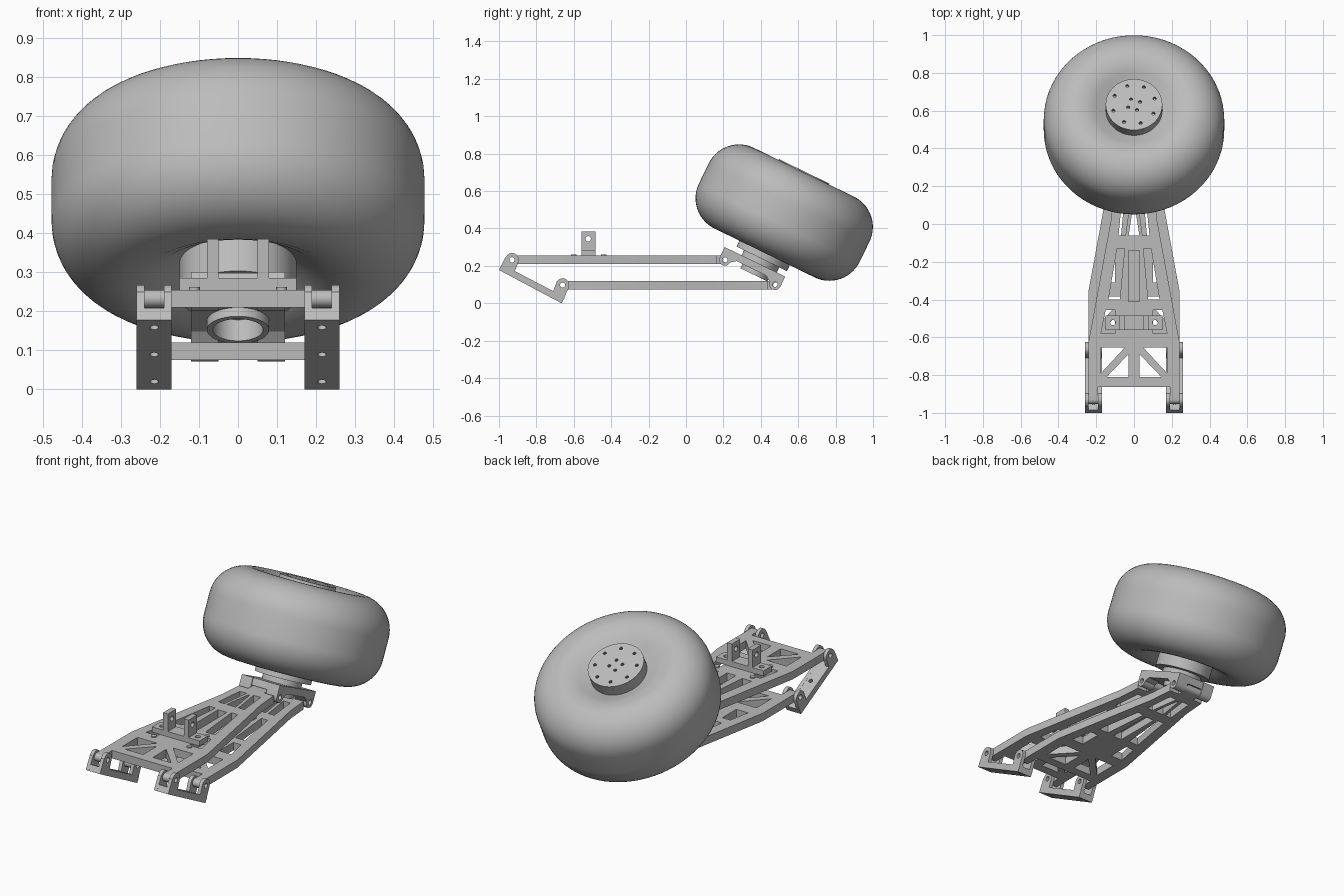
import bpy, bmesh
from math import sin, cos, pi, radians
from mathutils import Matrix, Vector

if "Cube" in bpy.data.objects:
    bpy.data.objects.remove(bpy.data.objects["Cube"])

grey = bpy.data.materials.new("plain grey")
grey.use_nodes = True
grey.diffuse_color = (0.5, 0.5, 0.5, 1)
grey.node_tree.nodes["Principled BSDF"].inputs["Base Color"].default_value = (0.5, 0.5, 0.5, 1)

# Frames: SIDE maps a profile's (x, y) to world (y, z); WHEEL is the tilted axle frame
SIDE = Matrix(((0, 0, 1, 0), (1, 0, 0, 0), (0, 1, 0, 0), (0, 0, 0, 1)))
WHEEL = Matrix.Translation((0, 0.525, 0.485)) @ Matrix.Rotation(radians(-26), 4, 'X')
move = Matrix.Translation


def add(name, mesh, matrix, smooth=True):
    mesh.materials.clear()
    mesh.materials.append(grey)
    obj = bpy.data.objects.new(name, mesh)
    bpy.context.collection.objects.link(obj)
    obj.matrix_world = matrix
    if smooth:
        bpy.ops.object.select_all(action='DESELECT')
        obj.select_set(True)
        bpy.context.view_layer.objects.active = obj
        bpy.ops.object.shade_smooth_by_angle(angle=radians(30))
    return obj


def circle(cx, cy, r, n=20):
    return [(cx + r * cos(2 * pi * i / n), cy + r * sin(2 * pi * i / n)) for i in range(n)]


def arc(cx, cy, r, start, end, n=10):
    angles = [radians(start + (end - start) * i / n) for i in range(n + 1)]
    return [(cx + r * cos(a), cy + r * sin(a)) for a in angles]


def mirror(pts):
    return [(-x, y) for x, y in reversed(pts)]


def plate(name, loops, low, high, matrix=Matrix()):
    """Extrude an outline (first loop) with holes (other loops)."""
    curve = bpy.data.curves.new(name, 'CURVE')
    curve.dimensions = '2D'
    curve.fill_mode = 'BOTH'
    curve.extrude = (high - low) / 2
    for pts in loops:
        spline = curve.splines.new('POLY')
        spline.points.add(len(pts) - 1)
        for p, (x, y) in zip(spline.points, pts):
            p.co = (x, y, 0, 1)
        spline.use_cyclic_u = True
    temp = bpy.data.objects.new("temp", curve)
    bpy.context.collection.objects.link(temp)
    graph = bpy.context.evaluated_depsgraph_get()
    mesh = bpy.data.meshes.new_from_object(temp.evaluated_get(graph))
    bpy.data.objects.remove(temp)
    bm = bmesh.new()
    bm.from_mesh(mesh)
    bmesh.ops.remove_doubles(bm, verts=bm.verts, dist=1e-5)
    bmesh.ops.recalc_face_normals(bm, faces=bm.faces)
    bm.to_mesh(mesh)
    bm.free()
    return add(name, mesh, matrix @ move((0, 0, (low + high) / 2)))


def box(name, lo, hi, matrix=Matrix()):
    return plate(name, [[(lo[0], lo[1]), (hi[0], lo[1]), (hi[0], hi[1]), (lo[0], hi[1])]],
                 lo[2], hi[2], matrix)


def lathe(name, profile, matrix, steps=72, closed=False):
    bm = bmesh.new()
    verts = [bm.verts.new((r, 0, t)) for r, t in profile]
    pairs = list(zip(verts, verts[1:])) + ([(verts[-1], verts[0])] if closed else [])
    edges = [bm.edges.new(p) for p in pairs]
    bmesh.ops.spin(bm, geom=verts + edges, axis=(0, 0, 1), cent=(0, 0, 0),
                   angle=2 * pi, steps=steps)
    bmesh.ops.remove_doubles(bm, verts=bm.verts, dist=1e-5)
    bmesh.ops.recalc_face_normals(bm, faces=bm.faces)
    mesh = bpy.data.meshes.new(name)
    bm.to_mesh(mesh)
    bm.free()
    return add(name, mesh, matrix)


# Tyre: rounded shoulders with faces that dip towards the hub
upper = [(0.13, 0.17), (0.17, 0.19), (0.21, 0.215), (0.25, 0.233)]
upper += [(x, y) for x, y in arc(0.298, 0.06, 0.18, 90, 0, 14)]
lathe("tyre", upper + [(r, -t) for r, t in reversed(upper)], WHEEL, closed=True)

# Hub with a drilled cap above and stepped flange below
lathe("hub", [(0, 0.225), (0.15, 0.225), (0.15, -0.275), (0.105, -0.275),
              (0.105, -0.31), (0, -0.31)], WHEEL)
bolts = [circle(0.115 * cos(a), 0.115 * sin(a), 0.009, 10)
         for a in [pi * (i + 0.4) / 4 for i in range(8)]]
bolts += [circle(0.035 * cos(a), 0.035 * sin(a), 0.009, 10)
          for a in [pi * (i + 0.3) / 2 for i in range(4)]]
plate("hub_cap", [circle(0, 0, 0.15, 64)] + bolts, 0.225, 0.245, WHEEL)

# Knuckle: drilled carrier plate, bearing tube and four hinge ears
plate("knuckle_plate", [[(-0.12, -0.2), (0.12, -0.2), (0.12, 0.15), (-0.12, 0.15)],
                        circle(0, 0, 0.064, 40)], -0.345, -0.305, WHEEL)
lathe("bearing_tube", [(0.064, -0.31), (0.08, -0.31), (0.08, -0.37), (0.064, -0.37)],
      WHEEL, 48, closed=True)
rear_ear = [(-0.205, -0.305), (-0.115, -0.305), (-0.115, -0.345)] + arc(-0.174, -0.366, 0.031, 0, -180)
front_ear = [(0.155, -0.305), (0.06, -0.305), (0.06, -0.345)] + arc(0.124, -0.366, 0.031, -180, 0)
for side, x in (("left", 0.05), ("right", -0.12)):
    plate(side + "_upper_knuckle_ear", [rear_ear, circle(-0.174, -0.366, 0.014)],
          x, x + 0.07, WHEEL @ SIDE)
    plate(side + "_lower_knuckle_ear", [front_ear, circle(0.124, -0.366, 0.014)],
          x, x + 0.07, WHEEL @ SIDE)

# Suspension arms: the same pierced plate twice, the lower one set back
half = [(0.19, -0.862), (0.19, -0.89), (0.24, -0.89), (0.24, -0.62), (0.16, -0.185),
        (0.12, 0.03), (0.11, 0.165)]
windows = [
    [(0.03, -0.81), (0.145, -0.81), (0.03, -0.69)],
    [(0.175, -0.79), (0.175, -0.655), (0.05, -0.655)],
    [(0.175, -0.58), (0.10, -0.58), (0.10, -0.455), (0.15, -0.455)],
    [(0.135, -0.40), (0.075, -0.40), (0.05, -0.13), (0.09, -0.13)],
    [(0.082, -0.06), (0.045, -0.06), (0.022, 0.11), (0.065, 0.11)],
]
middle = [[(-0.028, -0.41), (0.028, -0.41), (0.028, -0.14), (-0.028, -0.14)],
          [(-0.028, -0.06), (0.028, -0.06), (0.004, 0.1), (-0.004, 0.1)]]
arm_loops = [half + mirror(half)] + windows + [mirror(w) for w in windows] + middle
for arm, dy, z in (("upper", 0, 0.2325), ("lower", 0.27, 0.0975)):
    plate(arm + "_arm", arm_loops, z - 0.0225, z + 0.0225, move((0, dy, 0)))
    y = -0.93 + dy
    lug = arc(y, z, 0.0225, 90, 270) + [(y + 0.045, z - 0.0225), (y + 0.045, z + 0.0225)]
    for side, x in (("left", 0.19), ("right", -0.24)):
        plate(f"{side}_{arm}_arm_lug", [lug, circle(y, z, 0.014)], x, x + 0.05, SIDE)
    y = 0.21 + dy
    end = arc(y, z, 0.0225, -90, 90) + [(y - 0.06, z + 0.0225), (y - 0.06, z - 0.0225)]
    plate(arm + "_arm_end_lug", [end, circle(y, z, 0.014)], -0.05, 0.05, SIDE)

# Chassis brackets: drilled sloping base with two cheeks each
cheek = [(-1.0, 0.178), (-0.963, 0.25)] + arc(-0.93, 0.2325, 0.036, 150, -25) + \
        [(-0.915, 0.172), (-0.71, 0.065)] + arc(-0.66, 0.0975, 0.036, 170, -25) + [(-0.665, 0)]
start, finish = Vector((0, -1.0, 0.178)), Vector((0, -0.665, 0))
along = (finish - start).normalized()
normal = Vector((1, 0, 0)).cross(along)
slope = Matrix((Vector((1, 0, 0)), along, normal)).transposed().to_4x4()
slope.translation = start
length = (finish - start).length
for side, x in (("left", 0.17), ("right", -0.26)):
    base = [(x, 0), (x + 0.09, 0), (x + 0.09, length), (x, length)]
    holes = [circle(x + 0.045, length * f, 0.011, 16) for f in (0.11, 0.5, 0.89)]
    plate(side + "_bracket_base", [base] + holes, 0, 0.035, slope)
    for part, cx in (("a", x), ("b", x + 0.07)):
        plate(f"{side}_bracket_cheek_{part}", [cheek, circle(-0.93, 0.2325, 0.014),
              circle(-0.66, 0.0975, 0.014)], cx, cx + 0.02, SIDE)

# Shock mount on the upper arm: drilled foot and two upright lugs
foot = [(-0.15, -0.56), (0.15, -0.56), (0.15, -0.485), (-0.15, -0.485)]
plate("shock_mount_foot", [foot, circle(0.112, -0.522, 0.014), circle(-0.112, -0.522, 0.014)],
      0.255, 0.285)
upright = [(-0.56, 0.255), (-0.485, 0.255), (-0.485, 0.385), (-0.56, 0.385)]
for side, x in (("left", 0.05), ("right", -0.08)):
    plate(side + "_shock_lug", [upright, circle(-0.5225, 0.345, 0.014)], x, x + 0.03, SIDE)
    for row, y in (("front", -0.6), ("rear", -0.44)):
        bx = 0.112 if x > 0 else -0.112
        plate(f"{side}_{row}_bolt", [circle(bx, y, 0.014)], 0.25, 0.262)
